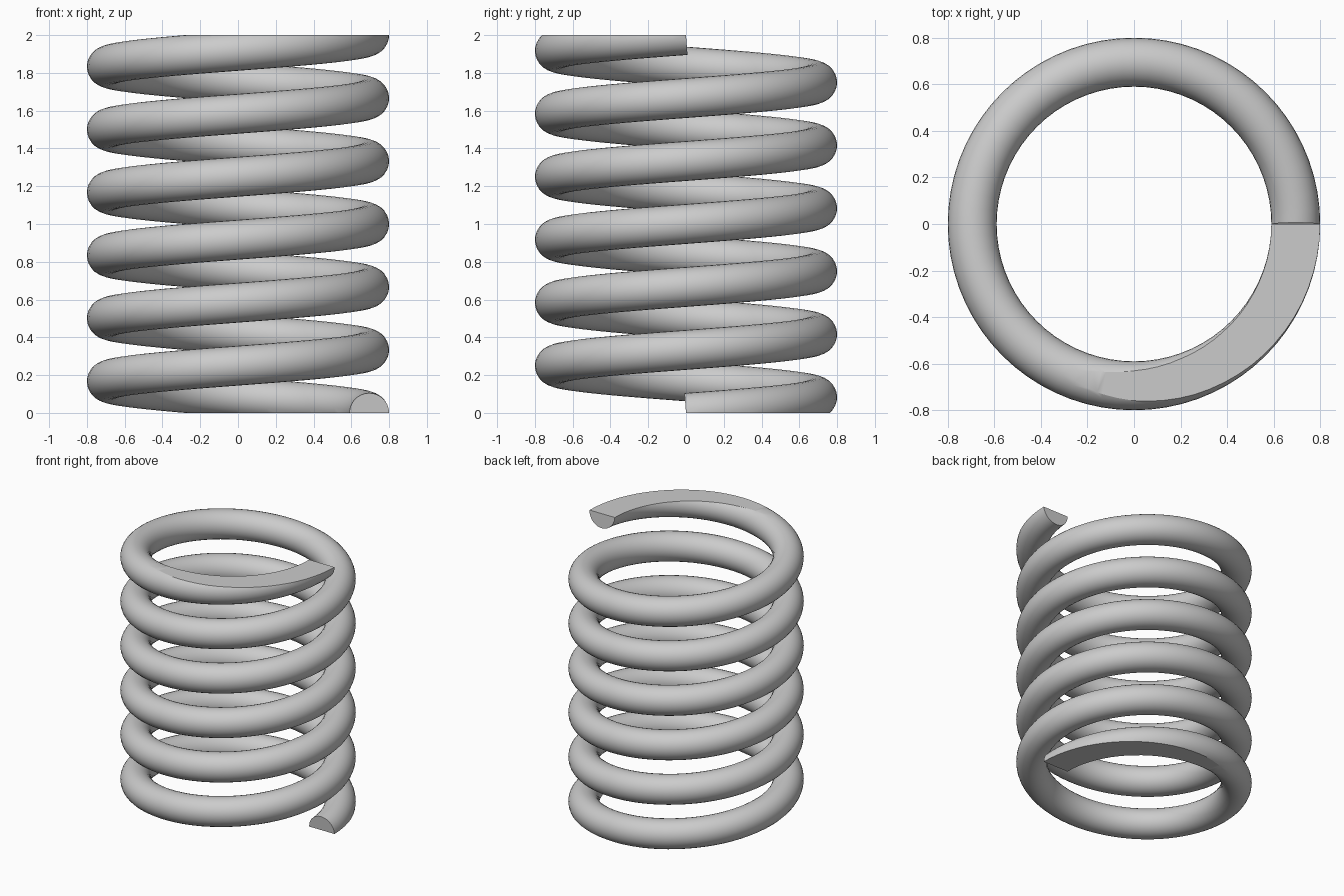
import bpy, bmesh, math
from mathutils import Vector

if "Cube" in bpy.data.objects:
    bpy.data.objects.remove(bpy.data.objects["Cube"])

R, WIRE, TURNS, HEIGHT = 0.695, 0.105, 6, 2.0
STEPS, SIDES = 72 * TURNS, 28
pitch = HEIGHT / TURNS

# Coil: round wire swept square to a rising helix
bm = bmesh.new()
rings = []
for i in range(STEPS + 1):
    a = 2 * math.pi * TURNS * i / STEPS
    out = Vector((math.cos(a), math.sin(a), 0))
    tangent = Vector((-R * math.sin(a), R * math.cos(a), pitch / (2 * math.pi))).normalized()
    up = out.cross(tangent)
    centre = out * R + Vector((0, 0, HEIGHT * i / STEPS))
    rings.append([bm.verts.new(centre + WIRE * (math.cos(t) * out + math.sin(t) * up))
                  for t in (2 * math.pi * k / SIDES for k in range(SIDES))])
for lo, hi in zip(rings, rings[1:]):
    for k in range(SIDES):
        n = (k + 1) % SIDES
        bm.faces.new((lo[k], lo[n], hi[n], hi[k]))
bm.faces.new(rings[0])
bm.faces.new(rings[-1])

# Ground-flat ends: slice at the bottom and top planes and close the cuts
for z, d in ((0, -1), (HEIGHT, 1)):
    bmesh.ops.bisect_plane(bm, geom=bm.verts[:] + bm.edges[:] + bm.faces[:], dist=1e-5,
                           plane_co=(0, 0, z), plane_no=(0, 0, d), clear_outer=True)
    rim = [e for e in bm.edges if e.is_boundary]
    bmesh.ops.triangle_fill(bm, edges=rim, use_beauty=True, normal=(0, 0, d))
bmesh.ops.recalc_face_normals(bm, faces=bm.faces[:])

mesh = bpy.data.meshes.new("coil_spring")
bm.to_mesh(mesh)
bm.free()
spring = bpy.data.objects.new("coil_spring", mesh)
bpy.context.collection.objects.link(spring)
bpy.context.view_layer.objects.active = spring
spring.select_set(True)
bpy.ops.object.shade_smooth_by_angle(angle=math.radians(30))
